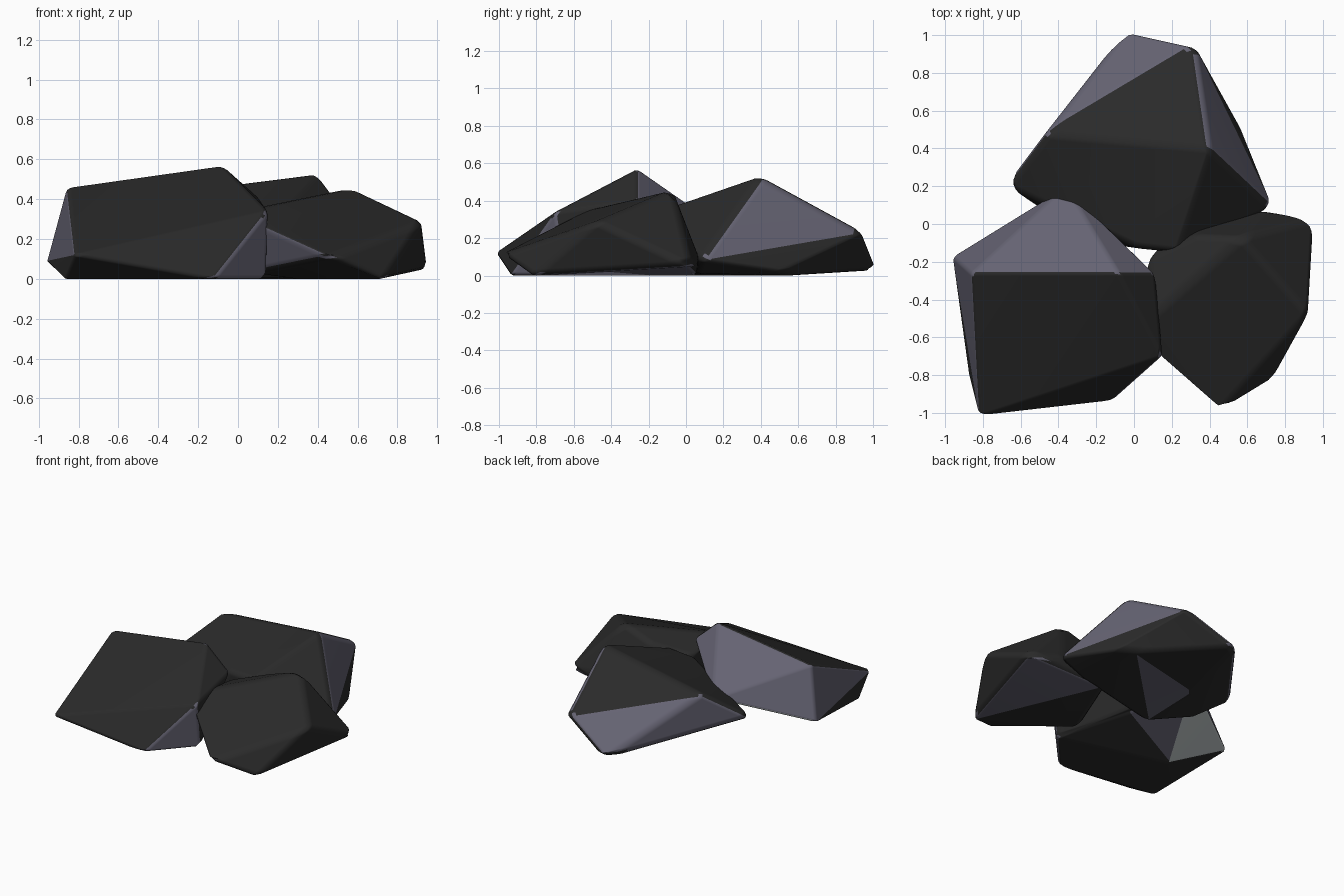
import bpy, bmesh

if "Cube" in bpy.data.objects:
    bpy.data.objects.remove(bpy.data.objects["Cube"])


def make_material(name, colour):
    mat = bpy.data.materials.new(name)
    mat.use_nodes = True
    mat.diffuse_color = (*colour, 1)
    bsdf = mat.node_tree.nodes["Principled BSDF"]
    bsdf.inputs["Base Color"].default_value = (*colour, 1)
    bsdf.inputs["Roughness"].default_value = 0.9
    return mat


charcoal = make_material("charcoal", (0.023, 0.023, 0.023))
slate = make_material("slate_purple", (0.13, 0.125, 0.17))
pale = make_material("pale_grey", (0.46, 0.5, 0.51))


def make_rock(name, corners, slate_patches, pale_patches=()):
    """Faceted rock: hull of named corners, with coloured facets between given corners."""
    bm = bmesh.new()
    verts = [bm.verts.new(co) for co in corners.values()]
    label = dict(zip(verts, corners))
    bmesh.ops.convex_hull(bm, input=verts)
    for face in bm.faces:
        tags = {label[v] for v in face.verts}
        for index, patches in ((1, slate_patches), (2, pale_patches)):
            if any(tags <= set(p.split()) for p in patches):
                face.material_index = index
        face.smooth = True
    loose = [v for v in bm.verts if not v.link_faces]
    bmesh.ops.delete(bm, geom=loose, context="VERTS")
    # Merge nearly flat neighbours of one colour
    bmesh.ops.dissolve_limit(bm, angle_limit=0.1, verts=bm.verts[:],
                             edges=bm.edges[:], delimit={"MATERIAL"})
    bmesh.ops.recalc_face_normals(bm, faces=bm.faces[:])
    mesh = bpy.data.meshes.new(name)
    bm.to_mesh(mesh)
    bm.free()
    for mat in (charcoal, slate, pale):
        mesh.materials.append(mat)
    rock = bpy.data.objects.new(name, mesh)
    bpy.context.collection.objects.link(rock)
    # Worn edges
    bevel = rock.modifiers.new("worn_edges", "BEVEL")
    bevel.width = 0.035
    bevel.segments = 3
    bevel.limit_method = "ANGLE"
    bevel.angle_limit = 0.3
    bevel.harden_normals = True


# Rear rock
make_rock("back_rock", {
    "peak": (0.4, 0.4, 0.53), "rear": (0.32, 0.95, 0.23), "right": (0.74, 0.08, 0.08),
    "shoulder": (-0.47, 0.48, 0.42), "left": (-0.68, 0.2, 0.2), "tail": (-0.04, 1.03, 0.03),
    "front_a": (0.22, -0.15, 0.34), "front_b": (0.02, -0.13, 0.34),
    "side": (0.57, 0.5, 0.02), "low": (-0.47, 0.06, 0.06),
    "base_a": (0.45, 0.6, 0), "base_b": (-0.17, 0.41, 0), "base_c": (-0.19, -0.1, 0),
    "base_d": (0.5, 0.05, 0.01),
}, ["peak rear right", "rear shoulder left tail", "base_a base_b base_c"],
    ["left low front_b"])

# Front rock on the -x side
make_rock("front_left_rock", {
    "peak": (-0.08, -0.26, 0.57), "ridge": (-0.86, -0.26, 0.46), "right": (0.11, -0.26, 0.4),
    "back": (-0.36, 0.2, 0.25), "left": (-0.96, -0.17, 0.09), "nose": (-0.82, -1.02, 0.12),
    "toe": (-0.12, -0.94, 0), "cheek": (0.15, -0.7, 0.34), "heel": (0.14, -0.65, 0),
    "sole": (-0.87, -0.82, 0),
    "base_a": (-0.15, -0.22, 0.11), "base_c": (-0.67, -0.43, 0),
}, ["peak ridge right back left", "left ridge nose", "toe cheek heel",
    "base_a base_c back"], ["base_c left back"])

# Front rock on the +x side
make_rock("front_right_rock", {
    "peak": (0.57, -0.07, 0.46), "corner": (0.93, -0.48, 0.29), "tip": (0.96, 0.03, 0.05),
    "toe": (0.74, -0.82, 0), "nose": (0.47, -0.99, 0.11),
    "crest": (0.08, -0.5, 0.36), "ridge": (0.07, -0.18, 0.31), "cheek": (0.07, -0.64, 0.29),
    "shoulder": (0.33, -0.06, 0.38), "under": (0.08, -0.5, 0.03),
    "back": (0.7, 0.07, 0.1), "base": (0.33, 0.08, 0), "sole": (0.3, -0.5, 0),
}, ["cheek nose under", "nose under sole", "toe tip base"])
